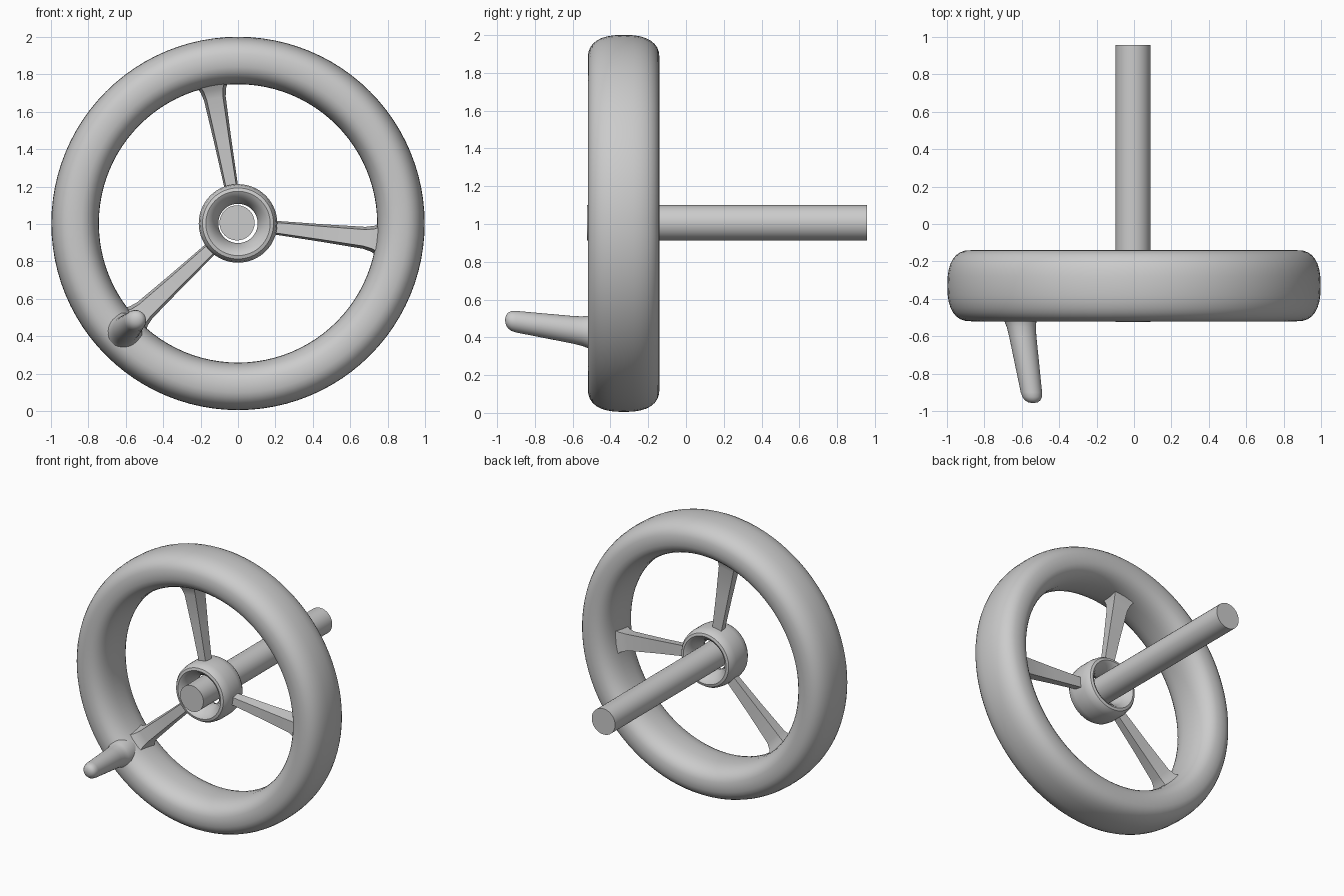
import bpy
import bmesh
from math import sin, cos, pi, radians, copysign
from mathutils import Vector

cube = bpy.data.objects.get("Cube")
if cube:
    bpy.data.objects.remove(cube)

CENTRE = Vector((0, -0.33, 1.003))

grey = bpy.data.materials.new("light_grey")
grey.use_nodes = True
COLOUR = (0.6, 0.6, 0.6, 1)
grey.diffuse_color = COLOUR
grey.node_tree.nodes["Principled BSDF"].inputs["Base Color"].default_value = COLOUR


def loft(name, rings, loop=False, angle=35):
    """Skin a list of equal rings of points; cap the ends unless looped."""
    bm = bmesh.new()
    rows = [[bm.verts.new(p) for p in ring] for ring in rings]
    n = len(rows[0])
    pairs = list(zip(rows, rows[1:]))
    if loop:
        pairs.append((rows[-1], rows[0]))
    else:
        bm.faces.new(rows[0])
        bm.faces.new(rows[-1])
    for a, b in pairs:
        for i in range(n):
            j = (i + 1) % n
            bm.faces.new((a[i], a[j], b[j], b[i]))
    bmesh.ops.recalc_face_normals(bm, faces=bm.faces)
    mesh = bpy.data.meshes.new(name)
    bm.to_mesh(mesh)
    bm.free()
    mesh.materials.append(grey)
    obj = bpy.data.objects.new(name, mesh)
    bpy.context.collection.objects.link(obj)
    bpy.ops.object.select_all(action="DESELECT")
    obj.select_set(True)
    bpy.context.view_layer.objects.active = obj
    bpy.ops.object.shade_smooth_by_angle(angle=radians(angle))
    return obj


def lathe(name, profile, steps=96):
    """Revolve a closed (radius, depth) profile about the wheel axle."""
    turns = [2 * pi * i / steps for i in range(steps)]
    return loft(name, [[CENTRE + Vector((r * cos(t), y, r * sin(t))) for r, y in profile]
                       for t in turns], loop=True)


def squircle(radius, half_r, half_y, power, steps=32):
    """Rounded-box cross-section."""
    def soft(v):
        return copysign(abs(v) ** (2 / power), v)
    turns = [2 * pi * i / steps for i in range(steps)]
    return [(radius + half_r * soft(cos(t)), half_y * soft(sin(t))) for t in turns]


def rod(name, stations, steps=32):
    """Round rod along y through (x, y, z, radius) stations."""
    turns = [2 * pi * i / steps for i in range(steps)]
    return loft(name, [[(x + r * cos(t), y, z + r * sin(t)) for t in turns]
                       for x, y, z, r in stations], angle=50)


# Thick rounded rim
lathe("rim", squircle(0.871, 0.127, 0.19, 2.5))

# Hub ring, flared inside towards both ends
half = [(0.105, 0), (0.112, 0.035), (0.132, 0.075), (0.155, 0.105), (0.172, 0.115),
        (0.19, 0.11), (0.203, 0.09), (0.21, 0.05)]
lathe("hub", half + [(r, -y) for r, y in reversed(half[1:])], steps=64)

# Axle shaft, slightly off-centre in the hub
rod("shaft", [(-0.005, y, 1.006, 0.094) for y in (-0.525, 0.957)])

# Three tapered spokes that flare into the rim
SPOKE = [(0.18, 0.036, 0.028), (0.45, 0.047, 0.036), (0.68, 0.059, 0.046),
         (0.725, 0.07, 0.058), (0.77, 0.095, 0.085)]
for side, degrees in (("top", 100.5), ("left", 353.5), ("right", 223)):
    a = radians(degrees)
    out, across = Vector((cos(a), 0, sin(a))), Vector((-sin(a), 0, cos(a)))
    back = Vector((0, 1, 0))
    section = ((-1, 1), (1, 1), (0.75, -1), (-0.75, -1))
    loft(side + "_spoke", [[CENTRE + out * d + across * (w * u) + back * (h * v)
                            for u, v in section] for d, w, h in SPOKE])

# Tapered crank handle, leaning inward with a rounded tip
HANDLE = [(-0.4, 0.11), (-0.49, 0.1), (-0.515, 0.087), (-0.55, 0.078), (-0.6, 0.073),
          (-0.9, 0.057), (-0.925, 0.052), (-0.943, 0.041), (-0.953, 0.026), (-0.957, 0.008)]
rod("handle", [(-0.595 - 0.155 * (y + 0.6), y, 0.44 - 0.143 * (y + 0.6), r)
               for y, r in HANDLE])
